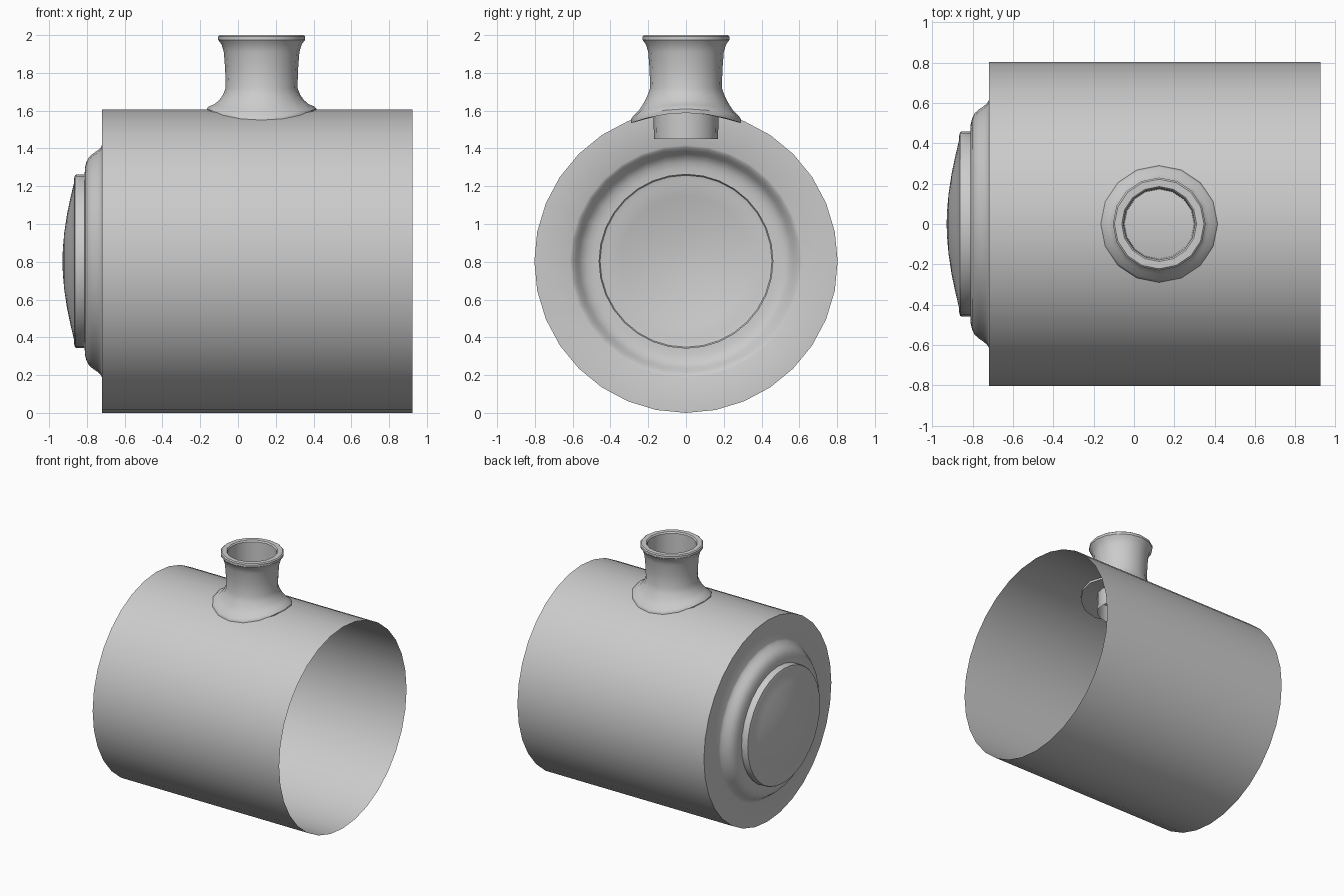
import bpy, bmesh, math

if "Cube" in bpy.data.objects:
    bpy.data.objects.remove(bpy.data.objects["Cube"])

CZ, R = 0.803, 0.803          # axis height and radius of the drum
SX = 0.125                    # spout position along the drum

grey = bpy.data.materials.new("plain grey")
grey.diffuse_color = (0.6, 0.6, 0.6, 1)
grey.use_nodes = True
grey.node_tree.nodes["Principled BSDF"].inputs["Base Color"].default_value = grey.diffuse_color


def skin(name, rings, pole=None, closed=False, angle=32):
    """Join rings of points into a smooth-shaded skin."""
    bm = bmesh.new()
    rows = [[bm.verts.new(p) for p in ring] for ring in rings]
    n = len(rows[0])
    pairs = list(zip(rows, rows[1:]))
    if closed:
        pairs.append((rows[-1], rows[0]))
    for a, b in pairs:
        for i in range(n):
            j = (i + 1) % n
            bm.faces.new((a[i], a[j], b[j], b[i]))
    if pole:
        tip = bm.verts.new(pole)
        for i in range(n):
            bm.faces.new((rows[-1][i], rows[-1][(i + 1) % n], tip))
    me = bpy.data.meshes.new(name)
    bm.to_mesh(me)
    bm.free()
    ob = bpy.data.objects.new(name, me)
    bpy.context.collection.objects.link(ob)
    me.materials.append(grey)
    bpy.ops.object.select_all(action='DESELECT')
    ob.select_set(True)
    bpy.context.view_layer.objects.active = ob
    bpy.ops.object.shade_smooth_by_angle(angle=math.radians(angle))
    return ob


def x_ring(x, r, n=32):
    # runs clockwise seen from +x so that normals face outwards
    return [(x, -r * math.sin(math.tau * i / n), CZ + r * math.cos(math.tau * i / n))
            for i in range(n)]


def spout_ring(r, z, follow, n=16):
    # follow = 1 bends the ring over the drum, 0 keeps it flat
    pts = []
    for i in range(n):
        a = math.tau * i / n
        y = r * math.sin(a)
        drop = math.sqrt(R * R - y * y) - R
        pts.append((SX + r * math.cos(a), y, z + follow * drop))
    return pts


# Drum wall, open at +x, thin sheet
skin("drum_wall", [x_ring(0.925, R), x_ring(-0.72, R)])

# Stepped, domed end sheet
cap = [(-0.72, R), (-0.72, 0.615), (-0.727, 0.602), (-0.745, 0.585), (-0.77, 0.568),
       (-0.79, 0.55), (-0.803, 0.525), (-0.81, 0.495), (-0.812, 0.46),
       (-0.855, 0.46), (-0.863, 0.455), (-0.867, 0.44), (-0.868, 0.415),
       (-0.885, 0.345), (-0.905, 0.25), (-0.92, 0.15), (-0.927, 0.07)]
skin("end_cap", [x_ring(x, r) for x, r in cap], pole=(-0.93, 0, CZ), angle=40)

# Flared spout with saddle flange, and a tube reaching into the drum
spout = [(0.170, 1.45, 0), (0.170, 1.588, 1), (0.29, 1.588, 1), (0.29, 1.61, 1),
         (0.28, 1.622, 1), (0.25, 1.634, 0.85), (0.225, 1.655, 0.5), (0.205, 1.683, 0.2),
         (0.19, 1.72, 0), (0.193, 1.82, 0), (0.2, 1.91, 0), (0.212, 1.95, 0),
         (0.23, 1.975, 0), (0.23, 1.993, 0), (0.222, 2.0, 0), (0.186, 2.0, 0),
         (0.178, 1.99, 0)]
skin("spout", [spout_ring(*p) for p in spout], closed=True, angle=35)
